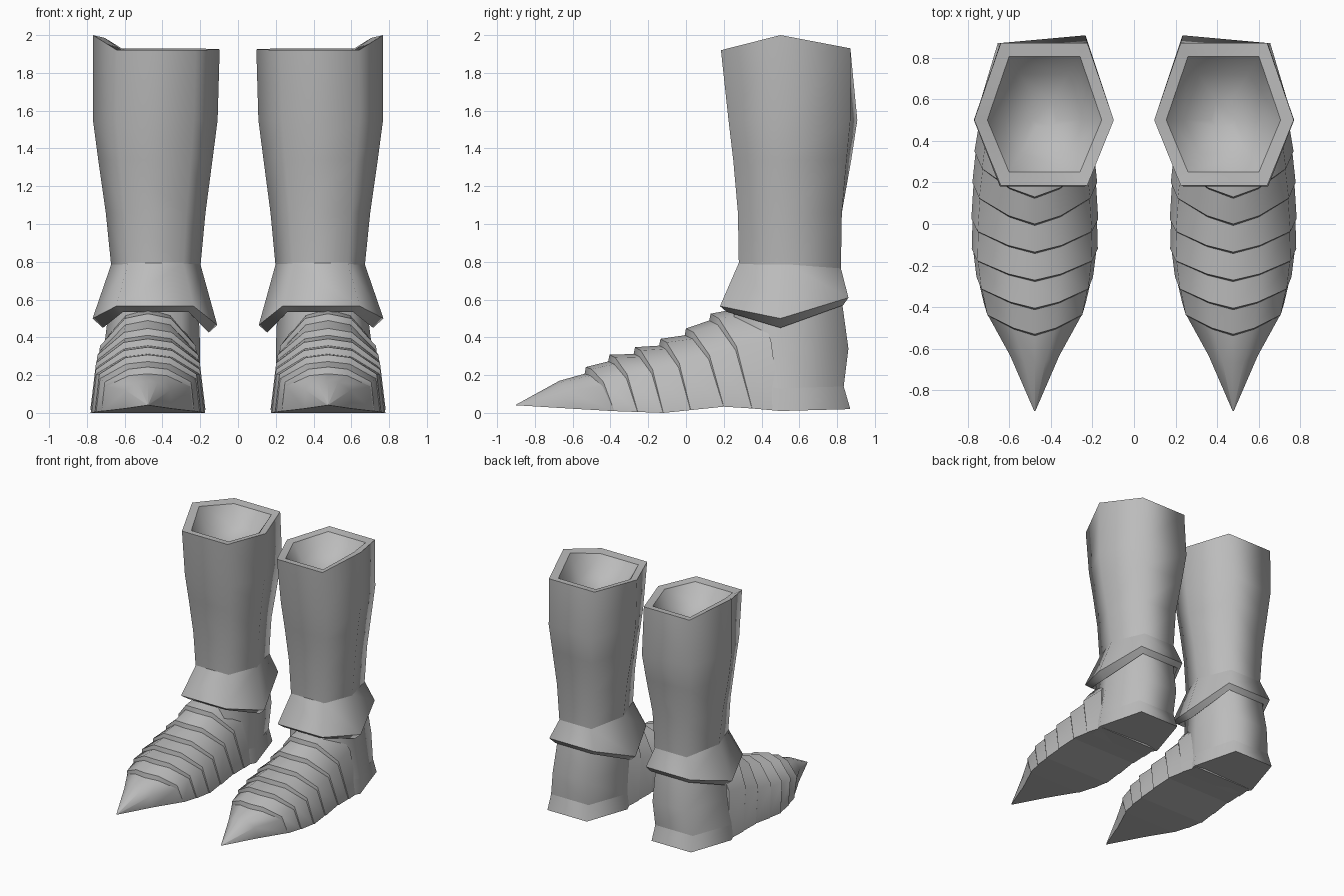
import bpy, bmesh, math

cube = bpy.data.objects.get("Cube")
if cube:
    bpy.data.objects.remove(cube)

steel = bpy.data.materials.new("plain_steel")
steel.use_nodes = True
GREY = (0.5, 0.5, 0.5, 1)
steel.diffuse_color = GREY
steel.node_tree.nodes["Principled BSDF"].inputs["Base Color"].default_value = GREY


def loft(name, rings, angle, creases):
    """Skin closed rings, cap the ends, crease chosen rings, mirror to the other boot."""
    bm = bmesh.new()
    loops = [[bm.verts.new(p) for p in ring] for ring in rings]
    n = len(loops[0])
    for a, b in zip(loops, loops[1:]):
        for i in range(n):
            j = (i + 1) % n
            bm.faces.new((a[i], a[j], b[j], b[i]))
    bm.faces.new(loops[0])
    bm.faces.new(loops[-1])
    for k in creases:
        for i in range(n):
            bm.edges.get((loops[k][i - 1], loops[k][i])).smooth = False
    bmesh.ops.remove_doubles(bm, verts=bm.verts, dist=0.0005)
    bmesh.ops.recalc_face_normals(bm, faces=bm.faces)
    mesh = bpy.data.meshes.new(name)
    bm.to_mesh(mesh)
    bm.free()
    obj = bpy.data.objects.new(name, mesh)
    bpy.context.collection.objects.link(obj)
    mesh.materials.append(steel)
    bpy.ops.object.select_all(action='DESELECT')
    obj.select_set(True)
    bpy.context.view_layer.objects.active = obj
    bpy.ops.object.shade_smooth_by_angle(angle=math.radians(angle), keep_sharp_edges=True)
    obj.modifiers.new("other_boot", 'MIRROR').use_mirror_merge = False


def hexagon(x0, x1, y0, y1, front, inner, outer, back, mid=0.5, bulge=0.0):
    """Six-sided ring with its own heights; bulge pushes the inner back corner."""
    c = (x1 - x0) * 0.19
    return [(x0, mid, inner), (x0 + c, y0, front), (x1 - c, y0, front),
            (x1, mid, outer), (x1 - c, y1, back), (x0 + c, y1 + bulge, back)]


def level(x0, x1, y0, y1, z, mid=0.5, bulge=0.0):
    return hexagon(x0, x1, y0, y1, z, z, z, z, mid, bulge)


# Shin tube: up the outside, over the rim, down into a shallow bowl
loft("shin_guard", [
    level(0.20, 0.67, 0.28, 0.82, 0.765, 0.53),
    level(0.172, 0.70, 0.275, 0.825, 1.06, 0.52),
    level(0.135, 0.74, 0.25, 0.85, 1.34, 0.5, 0.025),
    level(0.108, 0.768, 0.225, 0.87, 1.55, 0.5, 0.037),
    hexagon(0.097, 0.768, 0.185, 0.87, 1.92, 1.925, 2.0, 1.93),
    hexagon(0.155, 0.705, 0.25, 0.805, 1.91, 1.915, 1.985, 1.92),
    level(0.24, 0.62, 0.34, 0.72, 1.79),
    level(0.37, 0.49, 0.47, 0.59, 1.73),
], 80, (4, 5))

# Flared ankle cuff with a turned-under lip
loft("ankle_cuff", [
    hexagon(0.20, 0.67, 0.28, 0.82, 0.795, 0.79, 0.79, 0.765, 0.53),
    hexagon(0.11, 0.77, 0.18, 0.86, 0.565, 0.465, 0.50, 0.61),
    hexagon(0.155, 0.715, 0.215, 0.832, 0.535, 0.425, 0.45, 0.57),
    hexagon(0.22, 0.67, 0.27, 0.80, 0.58, 0.49, 0.51, 0.62),
], 80, (0, 1, 2))

# Heel with a flared foot rim
loft("heel", [
    hexagon(0.21, 0.68, 0.26, 0.82, 0.60, 0.58, 0.58, 0.63),
    level(0.20, 0.71, 0.24, 0.86, 0.34),
    hexagon(0.20, 0.75, 0.23, 0.835, 0.16, 0.13, 0.13, 0.14),
    hexagon(0.185, 0.765, 0.22, 0.87, 0.035, 0.01, 0.01, 0.02),
], 80, (2, 3))

# Pointed foot made of overlapping plates
SOLE = [(-0.9, 0.04), (-0.4, 0.01), (-0.12, 0.0), (0.22, 0.035), (0.5, 0.01)]
CENTRE = 0.477


def sole_height(y):
    for (ya, za), (yb, zb) in zip(SOLE, SOLE[1:]):
        if y <= yb:
            return za + (zb - za) * max(0, (y - ya) / (yb - ya))
    return SOLE[-1][1]


def arch(y, top, half, sweep):
    """Seven-point arch whose sides sweep backwards."""
    base = sole_height(y + sweep)
    right = [(half, sweep, base),
             (half * (0.98 - 0.2 * top), sweep * 0.62, base + (top - base) * 0.66),
             (half * 0.42, sweep * 0.2, base + (top - base) * 0.95)]
    pts = [(CENTRE + x, y + dy, z) for x, dy, z in right]
    pts.append((CENTRE, y, top))
    pts += [(CENTRE - x, y + dy, z) for x, dy, z in reversed(right)]
    return pts


plates = [(0.13, 0.525, 0.29, 0.22), (0.0, 0.447, 0.3, 0.2),
          (-0.135, 0.392, 0.305, 0.16), (-0.27, 0.348, 0.303, 0.15),
          (-0.405, 0.308, 0.28, 0.15), (-0.53, 0.243, 0.245, 0.15)]
rings = [arch(0.37, 0.57, 0.265, 0.13)]
for y, top, half, sweep in plates:
    rings.append(arch(y, top, half, sweep))
    rings.append(arch(y - 0.007, top - 0.036, half - 0.006, sweep + 0.006))
rings.append(arch(-0.67, 0.17, 0.125, 0.06))
rings.append([(CENTRE + (p[0] - CENTRE) * 0.02, -0.9, 0.04 + p[2] * 0.02)
              for p in rings[-1]])
loft("plated_foot", rings, 55, range(1, 2 * len(plates) + 1))
